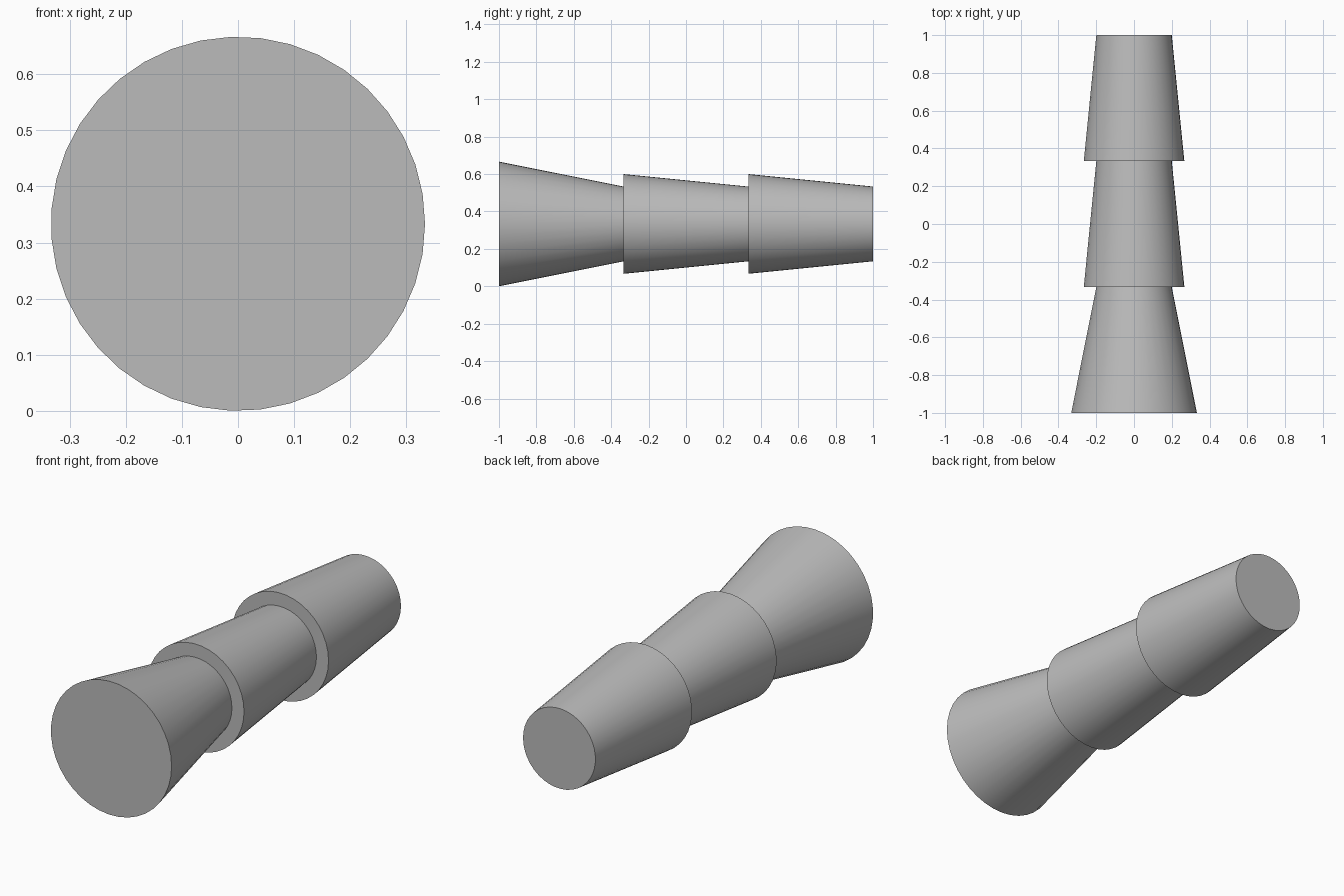
import bpy
import math

cube = bpy.data.objects.get("Cube")
if cube:
    bpy.data.objects.remove(cube, do_unlink=True)

# Single plain grey
grey = bpy.data.materials.new("plain_grey")
grey.use_nodes = True
colour = (0.5, 0.5, 0.5, 1.0)
grey.diffuse_color = colour
grey.node_tree.nodes["Principled BSDF"].inputs["Base Color"].default_value = colour

SIDES = 39
LENGTH = 2 / 3
AXIS_Z = 1 / 3
TIP = 0.2


def tapered_section(name, index, base_radius):
    """A capped cone lying along y, wide end to the front."""
    bpy.ops.mesh.primitive_cone_add(
        vertices=SIDES, radius1=base_radius, radius2=TIP, depth=LENGTH,
        location=(0, (index - 1) * LENGTH, AXIS_Z),
        rotation=(-math.pi / 2, -math.pi / 2, 0))
    section = bpy.context.object
    section.name = name
    section.data.materials.append(grey)
    bpy.ops.object.shade_smooth_by_angle(angle=math.radians(30))


# Flared front followed by two equal nested sections
tapered_section("flared_front_section", 0, 1 / 3)
tapered_section("middle_section", 1, 0.2667)
tapered_section("rear_section", 2, 0.2667)
